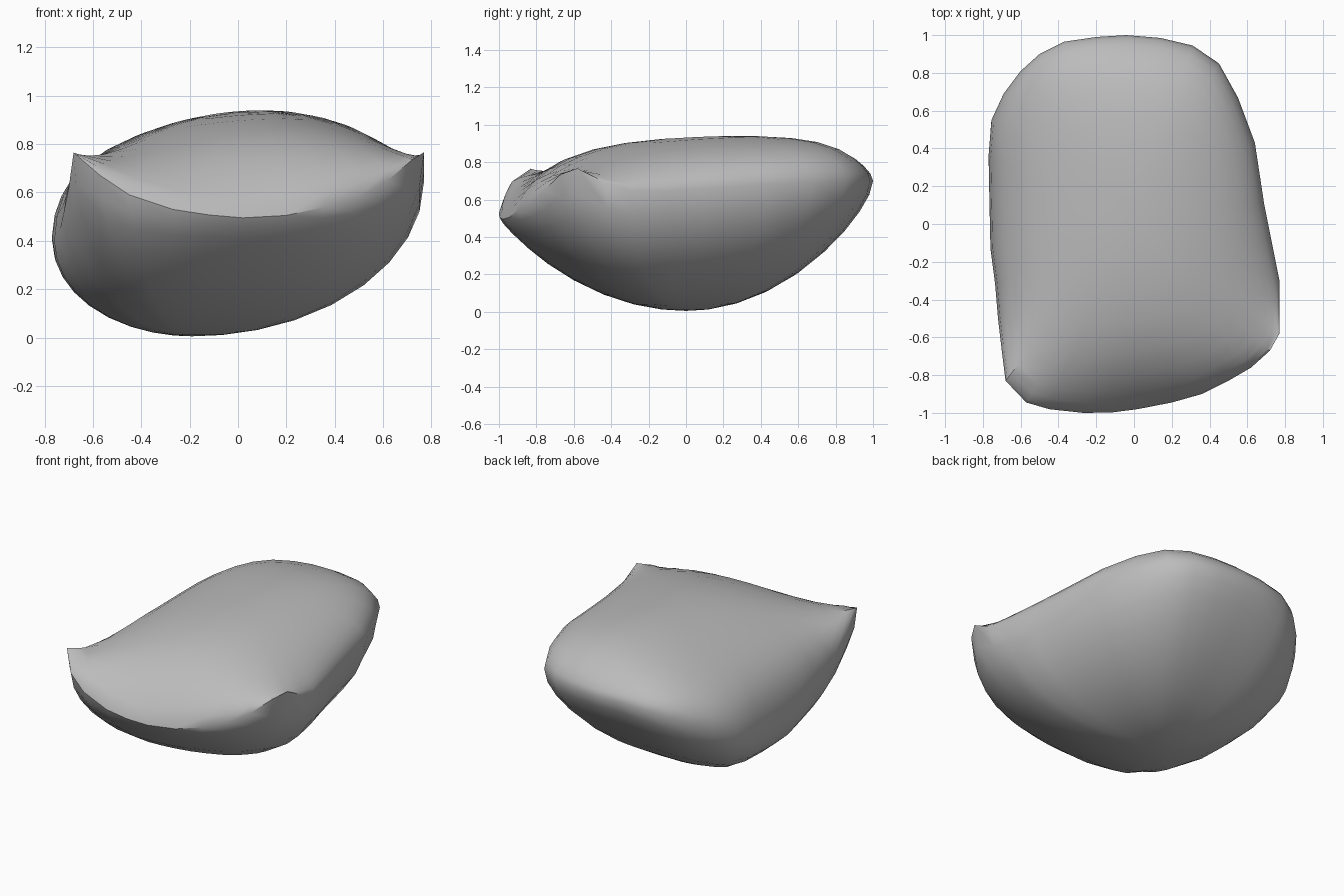
import bpy, bmesh, math
from mathutils import Vector

if "Cube" in bpy.data.objects:
    bpy.data.objects.remove(bpy.data.objects["Cube"])

# Rim of the shell, counter-clockwise from the front centre
RIM = [
    (0.02, -0.98, 0.495), (0.20, -0.945, 0.505), (0.36, -0.90, 0.54),
    (0.50, -0.83, 0.58), (0.62, -0.76, 0.65), (0.72, -0.67, 0.735),
    (0.77, -0.58, 0.767), (0.77, -0.43, 0.69), (0.77, -0.30, 0.65),
    (0.73, -0.10, 0.645), (0.69, 0.10, 0.66), (0.64, 0.43, 0.68),
    (0.55, 0.67, 0.69), (0.45, 0.85, 0.695), (0.31, 0.945, 0.70),
    (0.14, 0.985, 0.70), (-0.04, 1.0, 0.70), (-0.20, 0.99, 0.70),
    (-0.37, 0.965, 0.68), (-0.50, 0.90, 0.64), (-0.60, 0.81, 0.59),
    (-0.69, 0.69, 0.53), (-0.755, 0.55, 0.46), (-0.77, 0.36, 0.41),
    (-0.765, 0.10, 0.39), (-0.76, -0.13, 0.40), (-0.735, -0.32, 0.45),
    (-0.72, -0.50, 0.52), (-0.70, -0.67, 0.62), (-0.68, -0.83, 0.765),
    (-0.57, -0.945, 0.67), (-0.45, -0.98, 0.59), (-0.27, -1.0, 0.53),
    (-0.12, -0.998, 0.507),
]
CENTRE = Vector((0.0, 0.05, 0.0))
BOTTOM = Vector((-0.19, 0.0, 0.005))
rim_pts = [Vector(p) for p in RIM]
n = len(rim_pts)


def clamp(v):
    return max(0.0, min(1.0, v))


def smoothed(ws, passes):
    """Blur weights around the closed rim."""
    for _ in range(passes):
        ws = [(ws[i - 1] + 2 * ws[i] + ws[(i + 1) % n]) / 4 for i in range(n)]
    return ws


# How round the bowl is in each direction
bowl = []
for r in rim_pts:
    if r.y < -0.7:
        bowl.append(clamp((r.z - 0.48) / 0.25))
    elif r.y > 0.6:
        bowl.append(0.4 + 0.35 * clamp((abs(r.x) - 0.3) / 0.4))
    else:
        bowl.append(1.0)
bowl = smoothed(bowl, 4)


def cushion(x, y):
    """Height of the upper skin: arched lengthwise, dropping to level sides."""
    d = abs(y - 0.3)
    if y < 0.3:
        spine = 0.94 - 0.08 * d ** 2 - 0.065 * d ** 5
    else:
        spine = 0.94 - 0.13 * d ** 2 - 0.35 * d ** 4
    s = ((x - 0.1) / (0.7 if x < 0.1 else 0.62)) ** 2
    return spine + (0.75 - spine) * s


def top_point(i, u):
    """Cushion surface that rolls over quickly to meet the rim."""
    p = CENTRE.lerp(rim_pts[i], u)
    h = cushion(p.x, p.y)
    roll = 1 - math.sqrt(1 - u ** 11)
    p.z = h + (rim_pts[i].z - h) * roll
    return p


def bottom_point(i, u):
    """Bowl: shallow slope at the front, rounder at the sides and back."""
    r = rim_pts[i]
    rise = bowl[i] * (1 - math.sqrt(1 - u * u)) + (1 - bowl[i]) * u * u
    p = BOTTOM.lerp(r, u)
    p.z = BOTTOM.z + (r.z - BOTTOM.z) * rise
    return p


bm = bmesh.new()
rim = [bm.verts.new(p) for p in rim_pts]


def add_skin(func, steps):
    """Rings from the rim inwards, closed by a fan."""
    prev = rim
    for u in steps:
        ring = [bm.verts.new(func(i, u)) for i in range(n)]
        for i in range(n):
            j = (i + 1) % n
            bm.faces.new((prev[i], prev[j], ring[j], ring[i]))
        prev = ring
    tip = bm.verts.new(func(0, 0.0))
    for i in range(n):
        bm.faces.new((prev[i], prev[(i + 1) % n], tip))


# Upper and lower skins share the rim
add_skin(top_point, (0.985, 0.95, 0.9, 0.82, 0.7, 0.55, 0.38, 0.2))
add_skin(bottom_point, (0.98, 0.93, 0.85, 0.74, 0.6, 0.44, 0.28, 0.13))
bmesh.ops.recalc_face_normals(bm, faces=bm.faces)

mesh = bpy.data.meshes.new("stone_shell")
bm.to_mesh(mesh)
bm.free()
stone = bpy.data.objects.new("stone_shell", mesh)
bpy.context.collection.objects.link(stone)

# Plain grey stone
grey = bpy.data.materials.new("stone_grey")
grey.diffuse_color = (0.5, 0.5, 0.5, 1.0)
grey.use_nodes = True
grey.node_tree.nodes["Principled BSDF"].inputs["Base Color"].default_value = grey.diffuse_color
mesh.materials.append(grey)

bpy.context.view_layer.objects.active = stone
stone.select_set(True)
bpy.ops.object.shade_smooth_by_angle(angle=math.radians(40))
